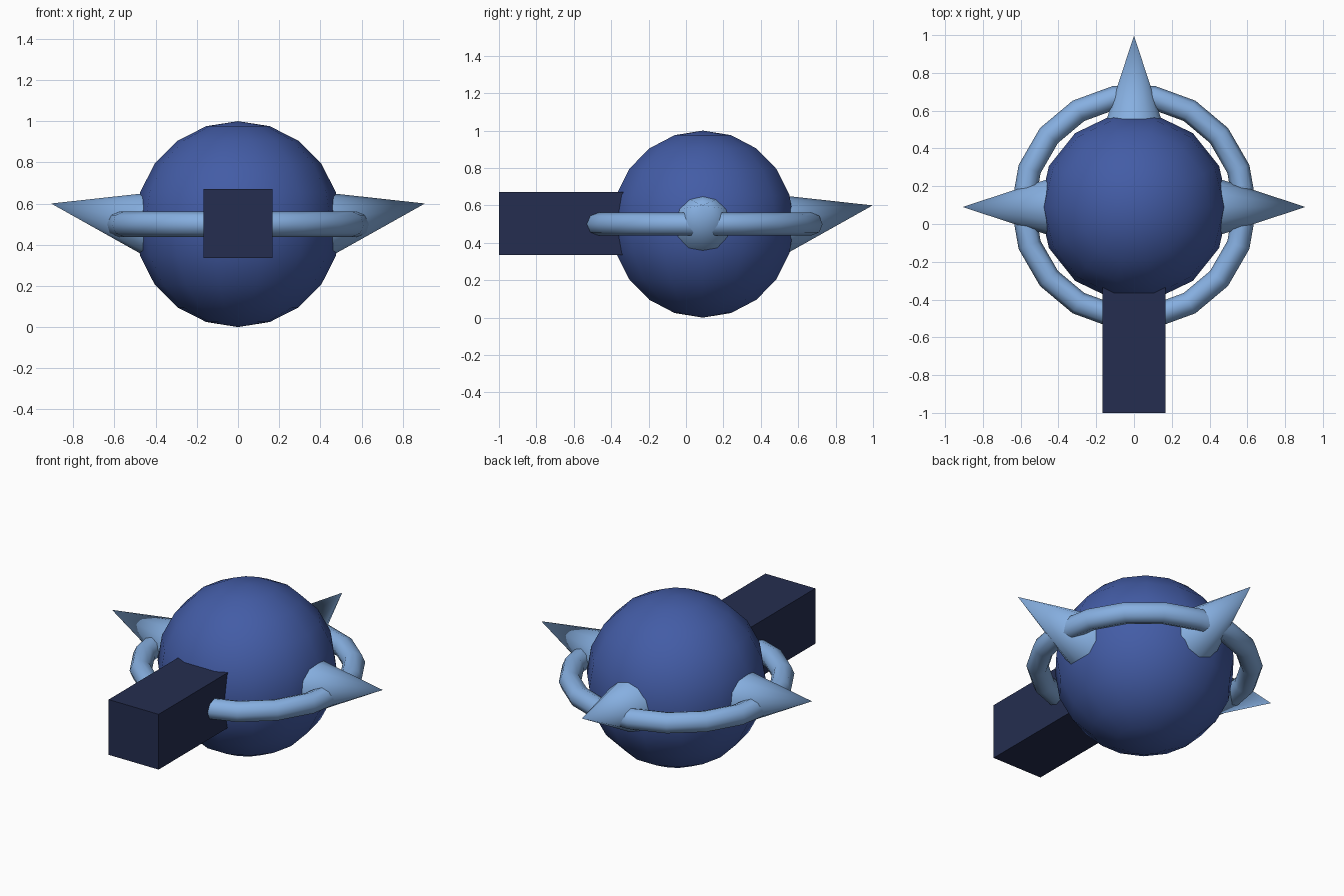
import bpy
import bmesh
from math import sin, cos, pi, radians
from mathutils import Matrix, Vector

if "Cube" in bpy.data.objects:
    bpy.data.objects.remove(bpy.data.objects["Cube"], do_unlink=True)

CENTRE = Vector((0, 0.09, 0.5))


def material(name, rgb):
    mat = bpy.data.materials.new(name)
    mat.use_nodes = True
    colour = (*rgb, 1)
    mat.diffuse_color = colour
    mat.node_tree.nodes["Principled BSDF"].inputs["Base Color"].default_value = colour
    return mat


BLUE = material("royal blue", (0.056, 0.107, 0.38))
SKY = material("sky blue", (0.24, 0.43, 0.75))
NAVY = material("dark navy", (0.018, 0.027, 0.08))


def finish(bm, name, mat, smooth=True):
    bmesh.ops.remove_doubles(bm, verts=bm.verts, dist=0.0001)
    bmesh.ops.recalc_face_normals(bm, faces=bm.faces)
    mesh = bpy.data.meshes.new(name)
    bm.to_mesh(mesh)
    bm.free()
    mesh.materials.append(mat)
    obj = bpy.data.objects.new(name, mesh)
    bpy.context.collection.objects.link(obj)
    if smooth:
        bpy.ops.object.select_all(action='DESELECT')
        obj.select_set(True)
        bpy.context.view_layer.objects.active = obj
        bpy.ops.object.shade_smooth_by_angle(angle=radians(50))
    return obj


def lathe(name, profile, segments, mat):
    """Turn a (radius, height) profile about the vertical, starting at +x."""
    bm = bmesh.new()
    rings = []
    for i in range(segments):
        a = 2 * pi * i / segments
        rings.append([bm.verts.new((r * cos(a), r * sin(a), z)) for r, z in profile])
    for i in range(segments):
        here, after = rings[i], rings[(i + 1) % segments]
        for j in range(len(profile) - 1):
            bm.faces.new((here[j], after[j], after[j + 1], here[j + 1]))
    bmesh.ops.translate(bm, verts=bm.verts, vec=CENTRE)
    return finish(bm, name, mat)


# Round body
arc = [(0.5 * sin(pi * i / 10), -0.5 * cos(pi * i / 10)) for i in range(11)]
lathe("body", arc, 14, BLUE)

# Ring around the middle
tube = [(0.588 + 0.062 * cos(pi * i / 4), 0.062 * sin(pi * i / 4)) for i in range(9)]
lathe("ring", tube, 18, SKY)

# Spikes at both sides and the back, tilted slightly up
LENGTH, RADIUS, TILT = 0.54, 0.173, radians(11.5)
for name, turn in (("left_spike", 0), ("back_spike", pi / 2), ("right_spike", pi)):
    axis = Vector((cos(turn) * cos(TILT), sin(turn) * cos(TILT), sin(TILT)))
    tip = CENTRE + Vector((0.908 * cos(turn), 0.908 * sin(turn), 0.1))
    place = (Matrix.Translation(tip - axis * LENGTH / 2)
             @ axis.to_track_quat('Z', 'Y').to_matrix().to_4x4())
    bm = bmesh.new()
    bmesh.ops.create_cone(bm, cap_ends=True, segments=12, radius1=RADIUS,
                          radius2=0, depth=LENGTH, matrix=place)
    finish(bm, name, SKY)

# Square block reaching forward
bm = bmesh.new()
bmesh.ops.create_cube(bm, size=1, matrix=Matrix.Translation((0, -0.66, 0.503))
                      @ Matrix.Diagonal((0.335, 0.68, 0.335, 1)))
finish(bm, "front_block", NAVY, smooth=False)
